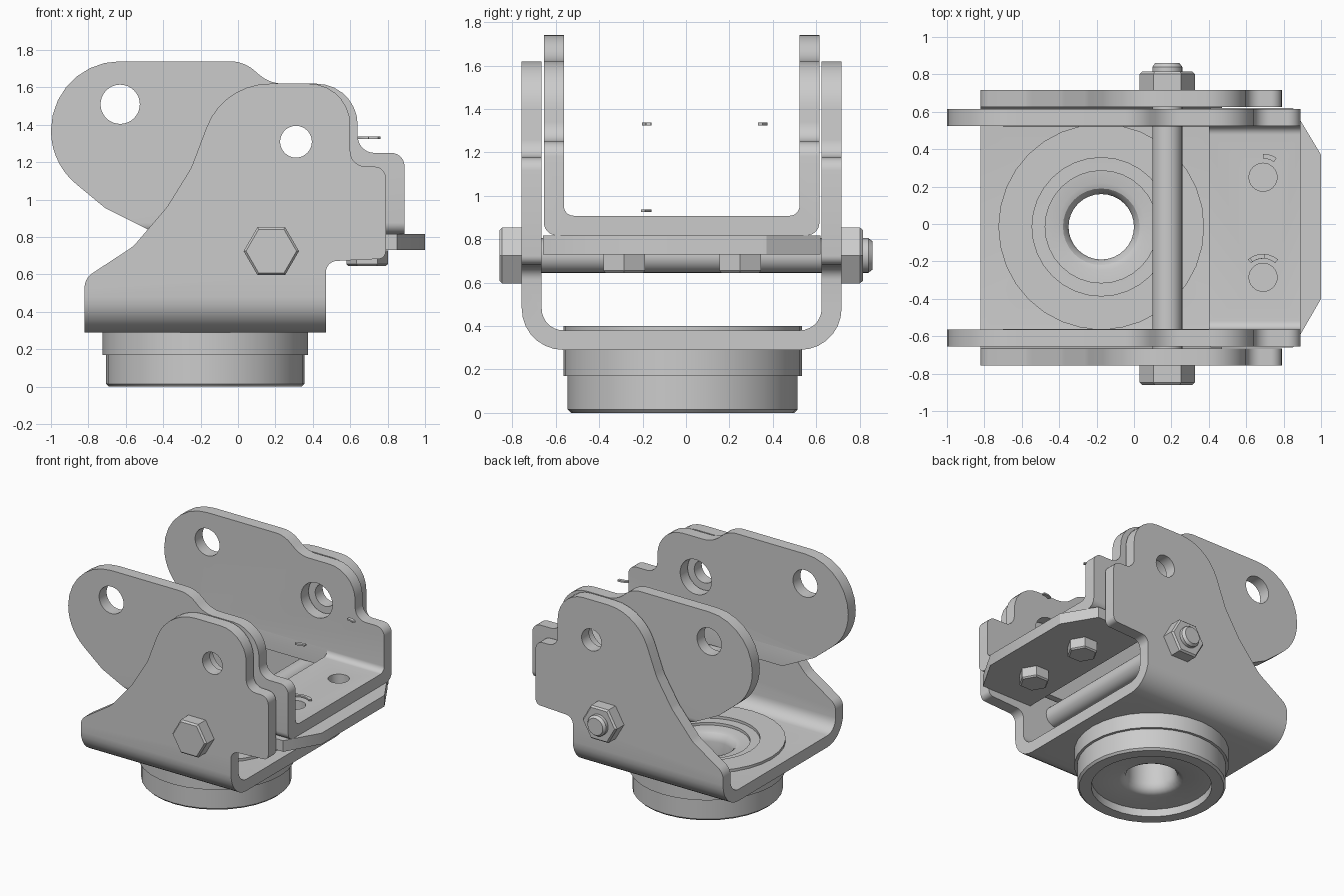
import bpy, bmesh, math
from mathutils import Vector

if "Cube" in bpy.data.objects:
    bpy.data.objects.remove(bpy.data.objects["Cube"])

YC = -0.02  # side-to-side centre of the brackets


def place(axis, u, v, t):
    return {'x': (t, u, v), 'y': (u, t, v), 'z': (u, v, t)}[axis]


def finish(name, bm):
    bmesh.ops.recalc_face_normals(bm, faces=bm.faces)
    me = bpy.data.meshes.new(name)
    bm.to_mesh(me)
    bm.free()
    ob = bpy.data.objects.new(name, me)
    bpy.context.collection.objects.link(ob)
    return ob


def fillet(pts, seg=7):
    """Round each (u, v, radius) corner of a closed outline."""
    out = []
    for i, (u, v, r) in enumerate(pts):
        p = Vector((u, v))
        a = (Vector(pts[i - 1][:2]) - p).normalized()
        b = (Vector(pts[(i + 1) % len(pts)][:2]) - p).normalized()
        if r == 0:
            out.append(p)
            continue
        half = a.angle(b) / 2
        c = p + (a + b).normalized() * r / math.sin(half)
        s = p + a * r / math.tan(half) - c
        e = p + b * r / math.tan(half) - c
        ang = math.pi - 2 * half
        for k in range(seg + 1):
            f = k / seg
            out.append(c + (s * math.sin((1 - f) * ang) + e * math.sin(f * ang)) / math.sin(ang))
    return out


def prism(name, pts, axis, t0, t1):
    bm = bmesh.new()
    lo = [bm.verts.new(place(axis, p[0], p[1], t0)) for p in pts]
    hi = [bm.verts.new(place(axis, p[0], p[1], t1)) for p in pts]
    bm.faces.new(lo)
    bm.faces.new(hi)
    for i in range(len(pts)):
        j = (i + 1) % len(pts)
        bm.faces.new((lo[i], lo[j], hi[j], hi[i]))
    return finish(name, bm)


def stack(name, axis, cu, cv, n, rings, closed=False):
    """Stacked n-sided rings (radius, position); capped, or closed into a tube."""
    bm = bmesh.new()
    loops = [[bm.verts.new(place(axis, cu + r * math.cos(math.tau * k / n),
                                 cv + r * math.sin(math.tau * k / n), t))
              for k in range(n)] for r, t in rings]
    pairs = list(zip(loops, loops[1:]))
    if closed:
        pairs.append((loops[-1], loops[0]))
    else:
        bm.faces.new(loops[0])
        bm.faces.new(loops[-1])
    for a, b in pairs:
        for k in range(n):
            j = (k + 1) % n
            bm.faces.new((a[k], a[j], b[j], b[k]))
    return finish(name, bm)


def boolean(ob, cutter, op='DIFFERENCE'):
    m = ob.modifiers.new('cut', 'BOOLEAN')
    m.operation, m.object, m.solver = op, cutter, 'EXACT'
    bpy.context.view_layer.objects.active = ob
    bpy.ops.object.modifier_apply(modifier=m.name)
    bpy.data.objects.remove(cutter, do_unlink=True)


def drill(ob, axis, u, v, r, t0=-2, t1=2):
    boolean(ob, stack('drill', axis, u, v, 32, [(r, t0), (r, t1)]))


def u_bracket(name, W, w, zb, zt, R, r, profile):
    """Folded U channel along x, trimmed to a side profile."""
    sec = [(YC - W, 2, 0), (YC - W, zb, R), (YC + W, zb, R), (YC + W, 2, 0),
           (YC + w, 2, 0), (YC + w, zt, r), (YC - w, zt, r), (YC - w, 2, 0)]
    ob = prism(name, fillet(sec), 'x', -1.5, 1.5)
    boolean(ob, prism('trim', fillet(profile), 'y', -1.5, 1.5), 'INTERSECT')
    return ob


# outer bracket
outer = u_bracket('outer_bracket', 0.737, 0.645, 0.29, 0.38, 0.19, 0.10, [
    (-0.82, 0.25, 0), (0.47, 0.25, 0), (0.47, 0.67, 0.06), (0.79, 0.685, 0.04),
    (0.79, 1.175, 0.06), (0.60, 1.18, 0.08), (0.60, 1.62, 0.22), (-0.08, 1.62, 0.36),
    (-0.25, 1.17, 0.3), (-0.38, 0.96, 0.2), (-0.56, 0.75, 0.2), (-0.82, 0.58, 0.09)])
drill(outer, 'y', 0.31, 1.31, 0.085)
drill(outer, 'z', -0.175, -0.015, 0.30, 0, 0.6)

# inner bracket, floor only at the front end
inner = u_bracket('inner_bracket', 0.635, 0.543, 0.817, 0.908, 0.06, 0.045, [
    (-1.0, 1.74, 0.369), (-1.0, 1.195, 0.369), (-0.71, 0.955, 0.1), (-0.40, 0.80, 0),
    (0.89, 0.80, 0), (0.89, 1.25, 0.07), (0.64, 1.25, 0.09), (0.64, 1.62, 0.22),
    (0.17, 1.62, 0.2), (0.03, 1.74, 0.2)])
h = 0.5425
boolean(inner, prism('gap', [(-1.2, YC - h), (0.40, YC - h), (0.40, YC + h), (-1.2, YC + h)], 'z', 0.5, 1.0))
drill(inner, 'y', 0.31, 1.31, 0.135)
drill(inner, 'y', -0.63, 1.51, 0.105)

# stop plate under the inner bracket
plate = prism('stop_plate', [(0.41, -0.66), (0.85, -0.66), (1.0, -0.40), (1.0, 0.37),
                             (0.85, 0.62), (0.41, 0.62)], 'z', 0.73, 0.816)

# plate bolts with washer fragments
bolts = []
for i, y in enumerate((-0.285, 0.25)):
    drill(inner, 'z', 0.69, y, 0.075, 0.5, 1.1)
    drill(plate, 'z', 0.69, y, 0.075, 0.5, 1.1)
    bolts.append(stack(f'plate_bolt_{i}', 'z', 0.69, y, 6,
                       [(0.10, 0.645), (0.111, 0.655), (0.111, 0.729)]))
for i, (y, z, a0, a1) in enumerate(((-0.285, 0.925, 50, 130), (-0.285, 1.325, 85, 125), (0.25, 1.325, 55, 90))):
    arc = [math.radians(a0 + (a1 - a0) * k / 6) for k in range(7)]
    pts = [(0.69 + r * math.cos(a), y + r * math.sin(a))
           for r, seq in ((0.10, arc), (0.125, arc[::-1])) for a in seq]
    prism(f'washer_fragment_{i}', pts, 'z', z, z + 0.012)

# pivot bolt: head, shaft and nut
PX, PZ = 0.178, 0.725
stack('pivot_shaft', 'y', PX, PZ, 32, [(0.08, -0.77), (0.08, 0.84), (0.065, 0.86)])
stack('pivot_head', 'y', PX, PZ, 6, [(0.135, -0.86), (0.148, -0.847), (0.148, -0.757)])
stack('pivot_nut', 'y', PX, PZ, 6, [(0.148, 0.717), (0.148, 0.802), (0.135, 0.815)])

# swivel base: revolved ring with rounded bore
stack('swivel_base', 'z', -0.175, -0.015, 32, [
    (0.55, 0.17), (0.55, 0.40), (0.37, 0.40), (0.37, 0.36), (0.235, 0.36),
    (0.205, 0.35), (0.183, 0.325), (0.175, 0.29), (0.175, 0.13), (0.183, 0.095),
    (0.205, 0.07), (0.23, 0.06), (0.43, 0.06), (0.43, 0.0), (0.515, 0.0),
    (0.53, 0.015), (0.53, 0.17)], closed=True)

# smooth curves, sharp edges
bpy.ops.object.select_all(action='SELECT')
bpy.context.view_layer.objects.active = outer
bpy.ops.object.shade_smooth_by_angle(angle=math.radians(30))
